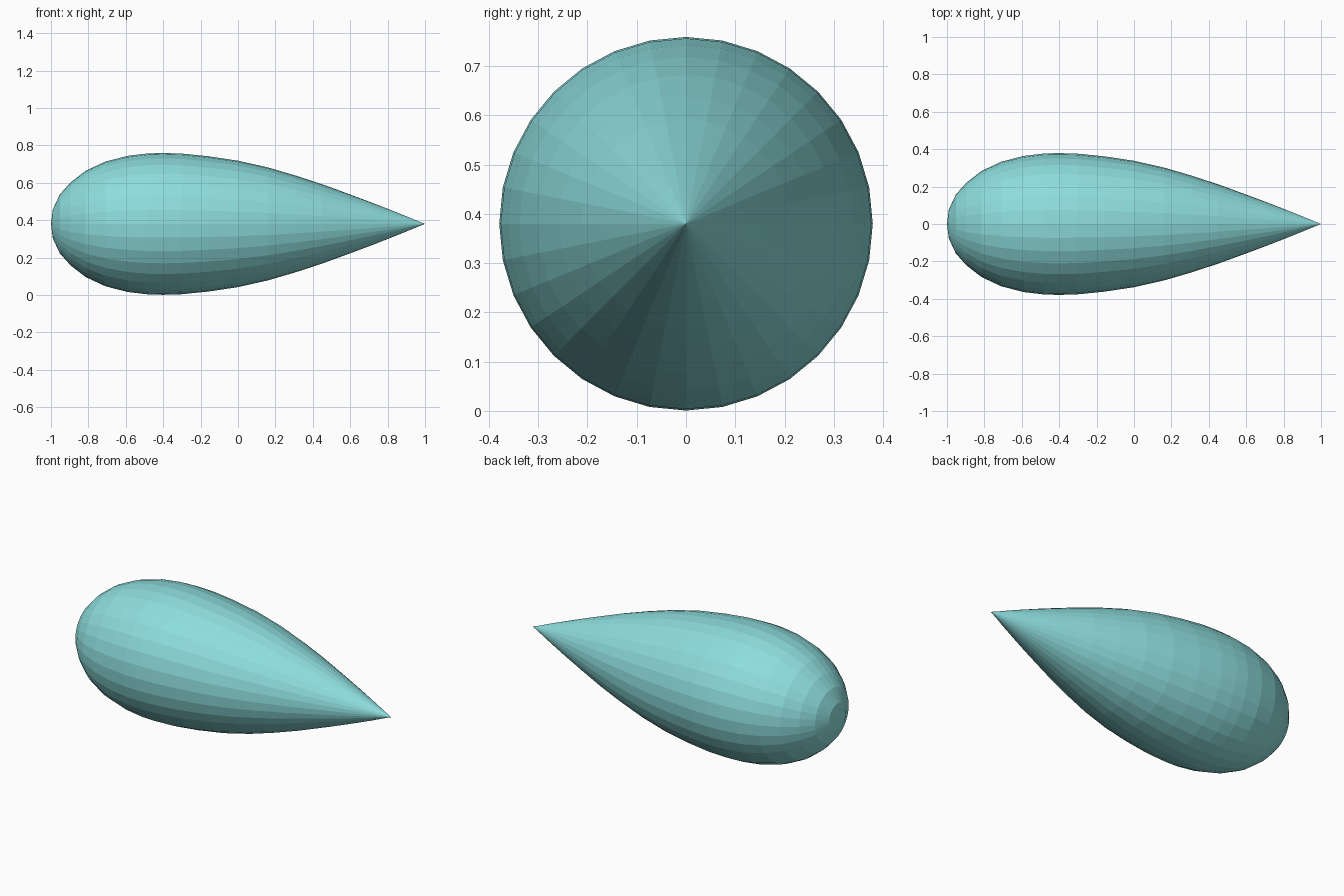
import bpy, bmesh
from math import sin, cos, pi

if "Cube" in bpy.data.objects:
    bpy.data.objects.remove(bpy.data.objects["Cube"])

SIDES = 32
AXIS_Z = 0.38

# Half profile (x, radius) between the blunt nose and the pointed tail
PROFILE = [
    (-0.99, 0.078), (-0.953, 0.157), (-0.895, 0.222), (-0.815, 0.284),
    (-0.71, 0.333), (-0.59, 0.364), (-0.48, 0.377), (-0.4, 0.379),
    (-0.3, 0.376), (-0.16, 0.362), (0.0, 0.338), (0.16, 0.302),
    (0.31, 0.258), (0.45, 0.212), (0.59, 0.161), (0.71, 0.116),
    (0.81, 0.077), (0.89, 0.045), (0.95, 0.02),
]

# Teardrop body: rings around the x axis, closed by a nose point and a tail point
bm = bmesh.new()
rings = []
for x, r in PROFILE:
    rings.append([bm.verts.new((x, r * sin(2 * pi * i / SIDES),
                                AXIS_Z + r * cos(2 * pi * i / SIDES)))
                  for i in range(SIDES)])
nose = bm.verts.new((-1, 0, AXIS_Z))
tail = bm.verts.new((1, 0, AXIS_Z))
for i in range(SIDES):
    j = (i + 1) % SIDES
    bm.faces.new((nose, rings[0][i], rings[0][j]))
    bm.faces.new((tail, rings[-1][j], rings[-1][i]))
    for a, b in zip(rings, rings[1:]):
        bm.faces.new((a[i], b[i], b[j], a[j]))
bmesh.ops.recalc_face_normals(bm, faces=bm.faces)

mesh = bpy.data.meshes.new("teardrop_body")
bm.to_mesh(mesh)
bm.free()
body = bpy.data.objects.new("teardrop_body", mesh)
bpy.context.collection.objects.link(body)

# Pale turquoise colour
mat = bpy.data.materials.new("turquoise")
mat.diffuse_color = (0.27, 0.72, 0.72, 1)
mat.use_nodes = True
mat.node_tree.nodes["Principled BSDF"].inputs["Base Color"].default_value = mat.diffuse_color
mesh.materials.append(mat)
